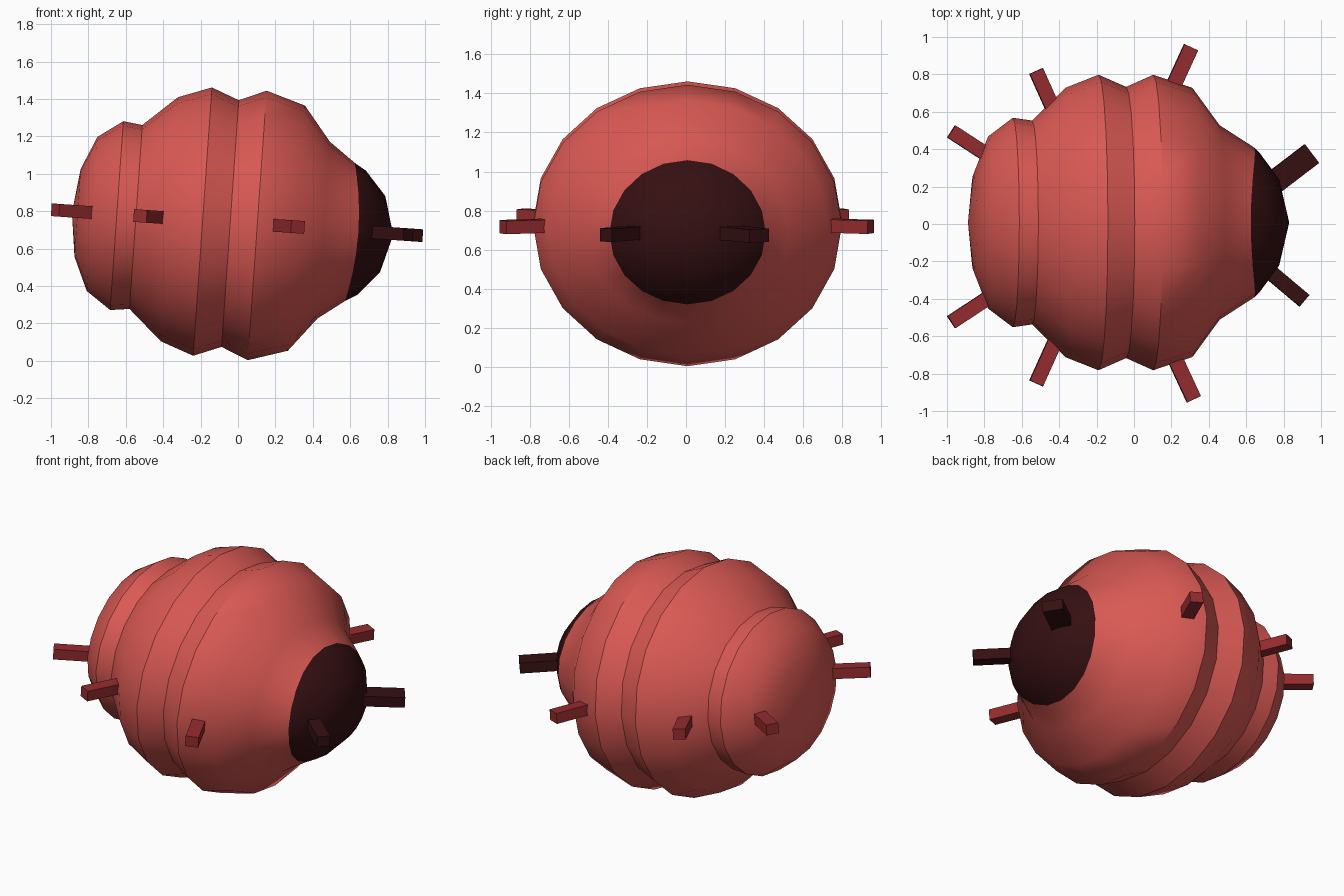
import bpy, bmesh, math
from mathutils import Matrix, Vector

if "Cube" in bpy.data.objects:
    bpy.data.objects.remove(bpy.data.objects["Cube"])


def material(name, color):
    m = bpy.data.materials.new(name)
    m.diffuse_color = (*color, 1)
    m.use_nodes = True
    m.node_tree.nodes["Principled BSDF"].inputs["Base Color"].default_value = m.diffuse_color
    return m


RED = material("coral red", (0.70, 0.10, 0.088))
LEG = material("deep red", (0.30, 0.025, 0.028))
DARK = material("dark maroon", (0.036, 0.005, 0.006))

# Everything is built along x, then pitched slightly nose-down
TILT = Matrix.Translation((0, 0.008, 0.731)) @ Matrix.Rotation(math.radians(4), 4, 'Y')
SIDES = 20


def finish(name, bm, mats):
    bmesh.ops.recalc_face_normals(bm, faces=bm.faces)
    bm.transform(TILT)
    me = bpy.data.meshes.new(name)
    bm.to_mesh(me)
    bm.free()
    for m in mats:
        me.materials.append(m)
    ob = bpy.data.objects.new(name, me)
    bpy.context.collection.objects.link(ob)
    return ob


# Body rings: x, half width in y, half height in z, pull-back of the top and bottom
RINGS = [
    (-0.86, 0.26, 0.235, 0), (-0.782, 0.46, 0.413, 0), (-0.65, 0.56, 0.506, 0),
    (-0.547, 0.545, 0.493, 0),
    (-0.368, 0.72, 0.654, 0), (-0.19, 0.79, 0.719, 0),
    (-0.042, 0.725, 0.661, 0),
    (0.103, 0.79, 0.722, 0), (0.313, 0.72, 0.657, 0), (0.459, 0.52, 0.474, 0),
    (0.645, 0.40, 0.37, 0.045),
    (0.675, 0.37, 0.332, 0.012), (0.775, 0.235, 0.205, 0),
]
FACE_START = 10   # rings from here on belong to the dark face

bm = bmesh.new()
loops = []
for x, ry, rz, back in RINGS:
    loop = []
    for i in range(SIDES):
        a = math.tau * i / SIDES
        c, s = math.cos(a), math.sin(a)
        loop.append(bm.verts.new((x - back * c * c, ry * s, rz * c)))
    loops.append(loop)
tail = bm.verts.new((-0.89, 0, 0))
nose = bm.verts.new((0.832, 0, 0))
for i in range(SIDES):
    j = (i + 1) % SIDES
    for k in range(len(loops) - 1):
        f = bm.faces.new((loops[k][i], loops[k][j], loops[k + 1][j], loops[k + 1][i]))
        f.material_index = int(k >= FACE_START)
    bm.faces.new((tail, loops[0][j], loops[0][i]))
    bm.faces.new((nose, loops[-1][i], loops[-1][j])).material_index = 1
body = finish("body", bm, [RED, DARK])
bpy.context.view_layer.objects.active = body
body.select_set(True)
bpy.ops.object.shade_smooth_by_angle(angle=math.radians(40))


# Stubby square legs and feelers sticking out sideways
def bar(name, tip, root, width, mat):
    tip, root = Vector(tip), Vector(root)
    d = tip - root
    root = root - d.normalized() * 0.06
    mid, length = (tip + root) / 2, (tip - root).length
    bm = bmesh.new()
    bmesh.ops.create_cube(bm, size=1)
    bm.transform(Matrix.Translation((mid.x, mid.y, 0.007))
                 @ Matrix.Rotation(math.atan2(d.y, d.x), 4, 'Z')
                 @ Matrix.Diagonal((length, width, 0.068, 1)))
    finish(name, bm, [mat])


for name, tip, root, width, mat in [
    ("rear_leg_left", (-0.98, 0.487), (-0.80, 0.37), 0.077, LEG),
    ("rear_leg_right", (-0.98, -0.533), (-0.80, -0.415), 0.077, LEG),
    ("middle_leg_left", (-0.525, 0.81), (-0.44, 0.62), 0.077, LEG),
    ("middle_leg_right", (-0.525, -0.86), (-0.43, -0.65), 0.077, LEG),
    ("front_leg_left", (0.305, 0.937), (0.21, 0.73), 0.08, LEG),
    ("front_leg_right", (0.32, -0.945), (0.22, -0.73), 0.08, LEG),
    ("feeler_left", (0.952, 0.368), (0.76, 0.222), 0.125, DARK),
    ("feeler_right", (0.912, -0.418), (0.73, -0.265), 0.08, DARK),
]:
    bar(name, tip, root, width, mat)
